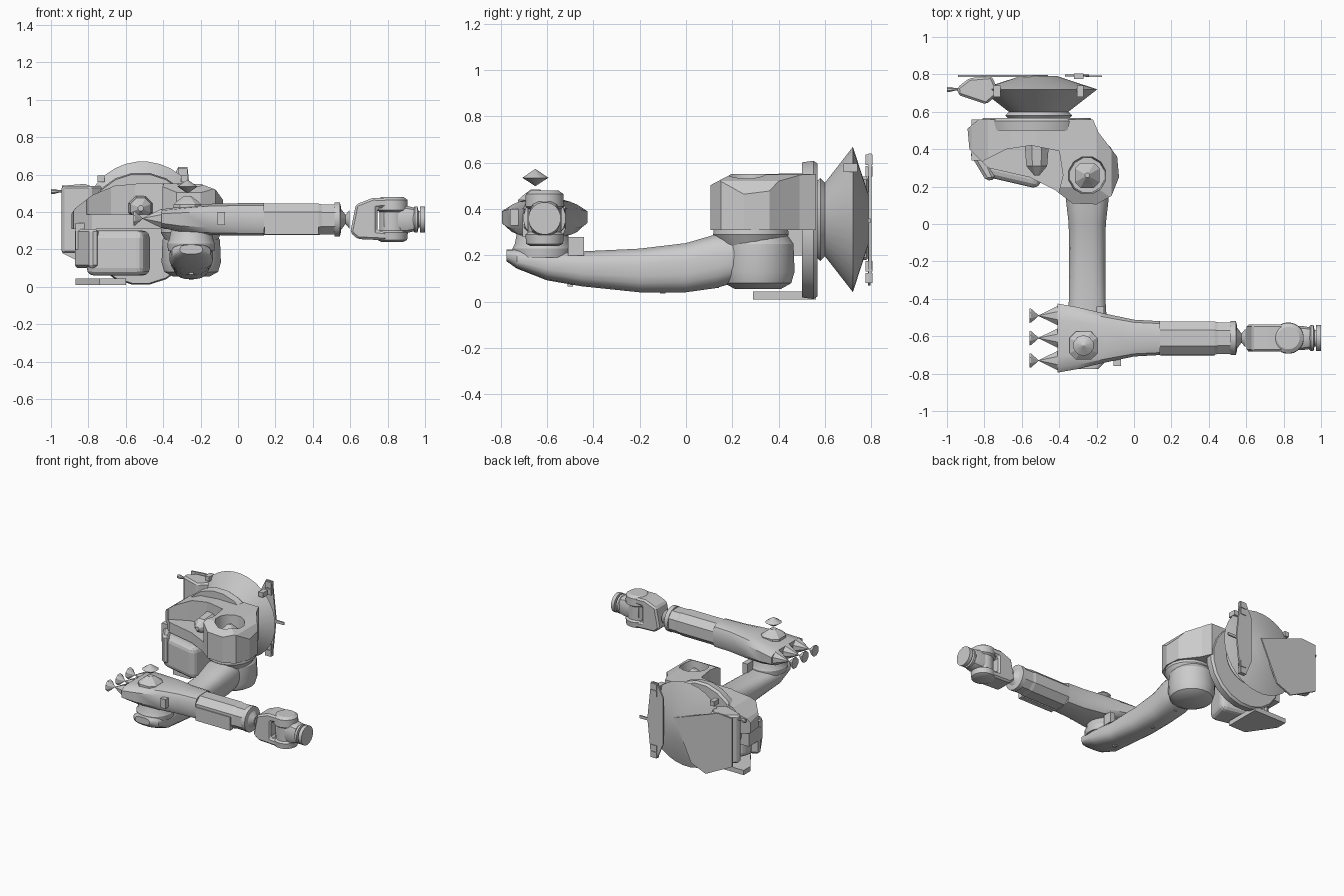
import bpy, bmesh, math

cube = bpy.data.objects.get("Cube")
if cube:
    bpy.data.objects.remove(cube)

grey = bpy.data.materials.new("plain grey")
grey.use_nodes = True
COLOUR = (0.6, 0.6, 0.6, 1)
grey.diffuse_color = COLOUR
grey.node_tree.nodes["Principled BSDF"].inputs["Base Color"].default_value = COLOUR


def place(axis, t, u, v):
    return {"x": (t, u, v), "y": (u, t, v), "z": (u, v, t)}[axis]


def finish(name, bm, smooth=True):
    bmesh.ops.recalc_face_normals(bm, faces=bm.faces)
    mesh = bpy.data.meshes.new(name)
    bm.to_mesh(mesh)
    bm.free()
    mesh.materials.append(grey)
    ob = bpy.data.objects.new(name, mesh)
    bpy.context.collection.objects.link(ob)
    if smooth:
        bpy.ops.object.select_all(action="DESELECT")
        ob.select_set(True)
        bpy.context.view_layer.objects.active = ob
        bpy.ops.object.shade_smooth_by_angle(angle=math.radians(32))
    return ob


def loft(name, axis, sections, n=24, power=2.0):
    """Skin superellipse rings given as (along, centre u, centre v, half u, half v)."""
    bm = bmesh.new()
    rings = []
    for t, cu, cv, hu, hv in sections:
        ring = []
        for i in range(n):
            a = math.tau * (i + 0.5) / n
            c, s = math.cos(a), math.sin(a)
            u = math.copysign(abs(c) ** (2 / power), c) * hu
            v = math.copysign(abs(s) ** (2 / power), s) * hv
            ring.append(bm.verts.new(place(axis, t, cu + u, cv + v)))
        rings.append(ring)
    for a, b in zip(rings, rings[1:]):
        for i in range(n):
            j = (i + 1) % n
            bm.faces.new((a[i], a[j], b[j], b[i]))
    bm.faces.new(rings[0])
    bm.faces.new(rings[-1])
    return finish(name, bm, smooth=n > 8)


def turned(name, axis, centre, profile, n=24):
    return loft(name, axis, [(t, *centre, r, r) for t, r in profile], n)


def box(name, lo, hi):
    mid = [(a + b) / 2 for a, b in zip(lo, hi)]
    half = [(b - a) / 2 for a, b in zip(lo, hi)]
    ends = [(z, mid[0], mid[1], half[0], half[1]) for z in (lo[2], hi[2])]
    return loft(name, "z", ends, 4, 200)


def prism(name, axis, outline, t0, t1):
    bm = bmesh.new()
    low = [bm.verts.new(place(axis, t0, *p)) for p in outline]
    high = [bm.verts.new(place(axis, t1, *p)) for p in outline]
    bm.faces.new(low)
    bm.faces.new(high)
    for i in range(len(low)):
        j = (i + 1) % len(low)
        bm.faces.new((low[i], low[j], high[j], high[i]))
    return finish(name, bm, smooth=False)


def bevel(ob, width, segments=1):
    mod = ob.modifiers.new("bevel", "BEVEL")
    mod.width, mod.segments, mod.limit_method = width, segments, "ANGLE"


def combine(ob, helper, operation="DIFFERENCE"):
    helper.hide_render = True
    helper.hide_viewport = True
    mod = ob.modifiers.new("shape", "BOOLEAN")
    mod.object, mod.operation, mod.solver = helper, operation, "EXACT"


# Base: flared disc lying on its side, with plates and a connector block behind
HUB = (-0.51, 0.355)
turned("base_cone", "y", HUB,
       [(.56, .16), (.58, .18), (.6, .16), (.72, .315), (.79, .1)], 32)
prism("base_rear_plate", "y",
      [(-.46, .42), (-.82, .55), (-.94, .54), (-.94, .18), (-.72, .07), (-.6, .12)],
      .785, .797)
wedge = prism("base_connector_block", "z",
              [(-.76, .79), (-.88, .78), (-.945, .73), (-.94, .69), (-.79, .64), (-.72, .7)],
              .18, .54)
bevel(wedge, .012)
prism("base_foot_plate", "y",
      [(-.32, .64), (-.27, .64), (-.24, .36), (-.27, .08), (-.32, .08), (-.37, .2), (-.37, .54)],
      .788, .8)
for i, z in enumerate((.08, .13, .54, .59)):
    box(f"foot_tab_{i}", (-.32, .775, z), (-.27, .805, z + .045))
box("base_foot_pin", (-.26, .785, .34), (-.17, .795, .36))
turned("base_side_pin", "x", (.72, .51), [(-1, .014), (-.98, .014), (-.96, .008), (-.9, .008)], 8)

# Stop lugs on the rim of the disc
for i, angle in enumerate((45, 135, 155)):
    a = math.radians(angle)
    u, v = HUB[0] + .315 * math.cos(a), HUB[1] + .315 * math.sin(a)
    loft(f"stop_lug_{i}", "y", [(.68, u, v, .02, .02), (.74, u, v, .02, .02)], 4, 6)

# Rotating carriage and shoulder housing with an arched top and a stepped front
turned("carriage_plate", "y", (-.52, .31), [(.5, .295), (.55, .302), (.567, .29)], 20)
prism("carriage_foot", "z", [(-.87, .56), (-.6, .56), (-.6, .29), (-.74, .29), (-.87, .48)], .01, .045)
shoulder = prism("shoulder_housing", "z",
                 [(-.83, .56), (-.22, .56), (-.19, .49), (-.09, .36), (-.08, .25),
                  (-.12, .15), (-.2, .105), (-.33, .11), (-.42, .18), (-.56, .25),
                  (-.78, .3), (-.88, .4), (-.89, .51)], .31, .56)
arch = prism("shoulder_arch_helper", "y",
             [(-.95, .3), (-.87, .42), (-.78, .49), (-.66, .54), (-.52, .553),
              (-.2, .55), (-.12, .52), (-.07, .45), (-.07, .3)], 0, .7)
combine(shoulder, arch, "INTERSECT")
slope = prism("shoulder_slope_cutter", "x", [(0, .38), (.1, .5), (.2, .553), (.2, .7), (0, .7)], -1, 0)
combine(shoulder, slope)
combine(shoulder, turned("shoulder_hole_cutter", "z", (-.25, .26), [(.4, .095), (.7, .11)], 12))
step = prism("shoulder_step_cutter", "z",
             [(-.95, .2), (-.8, .34), (-.68, .4), (-.55, .42), (-.4, .39), (-.38, .26), (-.42, .1)],
             .385, .7)
combine(shoulder, step)
loft("shoulder_motor", "z",
     [(z, -.25, .26, r, r) for z, r in ((.38, .07), (.47, .07), (.49, .05), (.53, .012))], 8, 3)
turned("shoulder_skirt", "z", (-.25, .28), [(.23, .13), (.29, .165), (.33, .16)], 20)
box("shoulder_side_bracket", (-.87, .34, .2), (-.79, .5, .34))
turned("cable_boss", "y", (-.52, .42), [(.26, .015), (.31, .06), (.42, .07)], 8)

# Drive motor slung under the shoulder
motor = box("drive_motor", (-.16, -.1, -.12), (.16, .1, .12))
motor.location = (-.64, .32, .18)
motor.rotation_euler.z = math.radians(-13)
bevel(motor, .04, 3)
rear = prism("motor_end_cover", "z",
             [(-.88, .38), (-.79, .23), (-.74, .24), (-.82, .42)], .1, .31)
bevel(rear, .015)

# Lower arm: curved beam with a large pivot drum and a rounded elbow end
turned("lower_pivot_drum", "z", (-.25, .31),
       [(.055, .1), (.08, .145), (.13, .16), (.25, .155), (.3, .12)], 24)
X = -.25
loft("lower_arm", "y",
     [(-.775, X, .2, .06, .025), (-.73, X, .185, .105, .042), (-.6, X, .158, .118, .066),
      (-.45, X, .142, .1, .076), (-.2, X, .135, .098, .095), (0, X, .147, .1, .107),
      (.13, X, .175, .115, .117), (.25, X, .192, .12, .098), (.32, X, .22, .09, .07)],
     20, 2.8)
turned("elbow_ring", "z", (X, -.62), [(.19, .125), (.23, .13), (.25, .12), (.3, .11)], 20)
box("elbow_stop", (-.2, -.51, .2), (-.16, -.44, .28))
for i, (y, z) in enumerate([(-.5, .075), (-.1, .045), (.13, .07)]):
    box(f"arm_bolt_{i}", (X - .012, y - .012, z - .01), (X + .012, y + .012, z + .04))

# Upper arm: flared rear block narrowing into a long octagonal tube
Y, Z = -.61, .36
loft("upper_arm_rear", "x",
     [(-.41, Y, .365, .188, .05), (-.3, Y, Z, .168, .07), (-.15, Y, Z, .132, .085),
      (0, Y, Z, .1, .088), (.14, Y, Z, .092, .088)], 12, 4)
loft("upper_arm_tube", "x",
     [(.12, Y, Z, .095, .09), (.43, Y, Z, .095, .09), (.45, Y, Z, .09, .085),
      (.52, Y, Z, .09, .085)], 8, 2.4)
box("upper_arm_side_panel", (.14, Y - .096, .28), (.43, Y - .06, .38))
turned("upper_arm_collar", "x", (Y, Z), [(.515, .092), (.545, .092), (.55, .07)], 20)
loft("elbow_motor", "z",
     [(z, -.27, -.65, r, r) for z, r in ((.4, .08), (.44, .078), (.46, .055), (.485, .02))], 8, 3)
turned("elbow_motor_cap", "z", (-.27, -.65), [(.5, .002), (.535, .056), (.572, .002)], 10)
box("upper_arm_lug", (-.11, -.76, .33), (-.07, -.69, .4))

# Three pointed connectors on the rear of the upper arm
for i in range(3):
    y = Y + (i - 1) * .12
    turned(f"rear_connector_{i}", "x", (y, .365), [(-.51, .002), (-.41, .055)], 8)
    turned(f"rear_connector_cap_{i}", "x", (y, .365),
           [(-.56, .042), (-.55, .04), (-.51, .002)], 8)

# Wrist: waist, fork, upright pivot drum and tool flange
turned("wrist_waist", "x", (Y, Z), [(.55, .06), (.575, .025), (.595, .05)], 12)
fork = prism("wrist_fork", "y",
             [(.6, .29), (.64, .255), (.86, .245), (.86, .285), (.745, .3),
              (.745, .42), (.86, .43), (.86, .47), (.72, .475), (.63, .44)],
             Y - .073, Y + .073)
bevel(fork, .012)
turned("wrist_drum", "z", (.825, Y),
       [(.24, .06), (.25, .08), (.29, .084), (.3, .07), (.4, .07), (.41, .084),
        (.465, .082), (.48, .06)], 24)
loft("wrist_nose", "x",
     [(.78, Y, Z, .06, .07), (.9, Y, Z, .066, .075), (.94, Y, Z, .06, .065)], 12, 3)
turned("tool_flange", "x", (Y, Z),
       [(.93, .055), (.945, .07), (.96, .07), (.965, .045), (.972, .045),
        (.974, .07), (1, .07)], 20)
